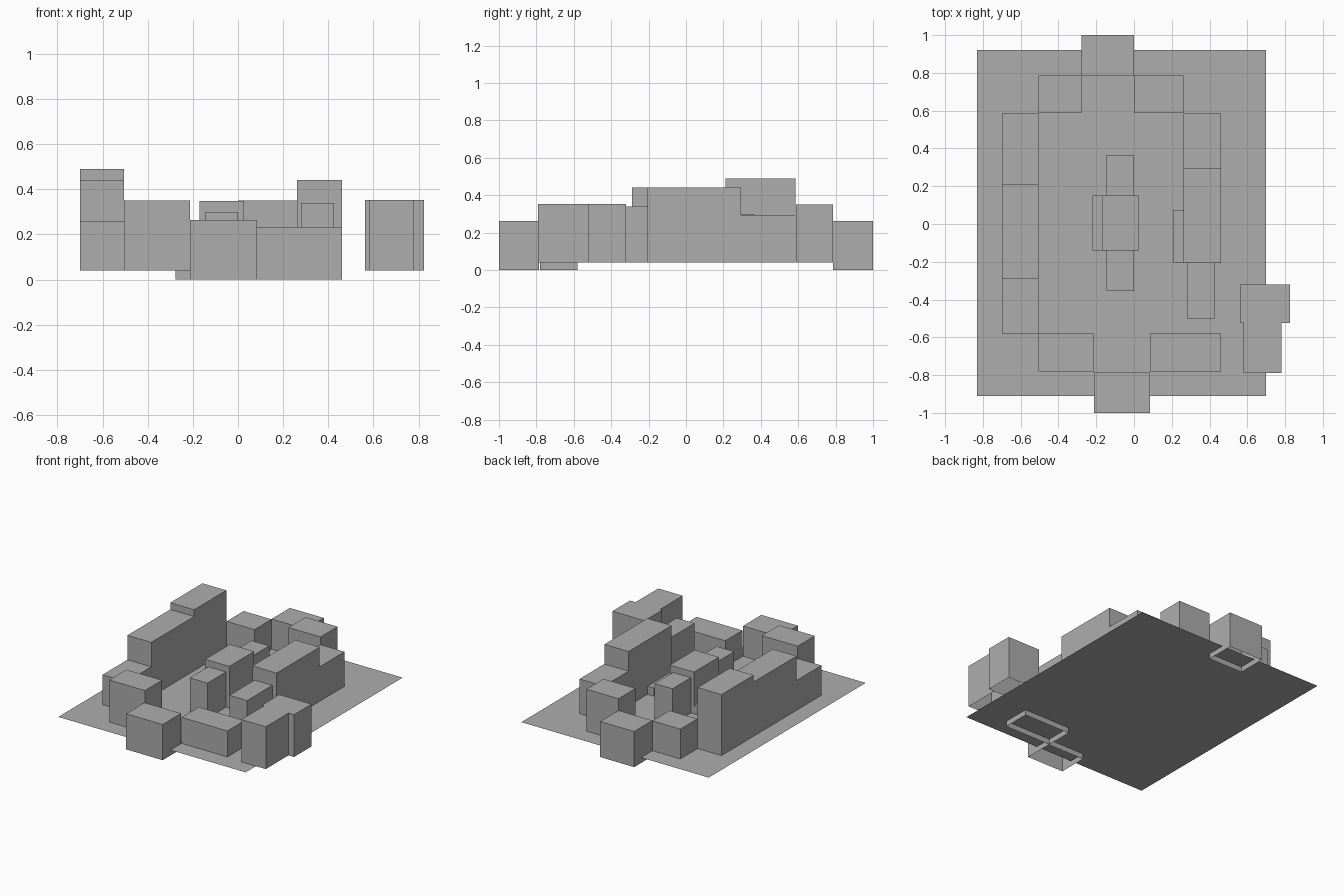
import bpy
import bmesh

cube = bpy.data.objects.get("Cube")
if cube:
    bpy.data.objects.remove(cube, do_unlink=True)

# One plain grey for the whole massing model
grey = bpy.data.materials.new("massing grey")
grey.use_nodes = True
colour = (0.42, 0.42, 0.42, 1)
grey.diffuse_color = colour
grey.node_tree.nodes["Principled BSDF"].inputs["Base Color"].default_value = colour

GROUND = 0.04


def add_mesh(name, bm):
    mesh = bpy.data.meshes.new(name)
    bm.to_mesh(mesh)
    bm.free()
    mesh.materials.append(grey)
    obj = bpy.data.objects.new(name, mesh)
    bpy.context.collection.objects.link(obj)
    return obj


def block(name, x, y, top, base=GROUND):
    """Open-bottomed box spanning the x and y ranges."""
    bm = bmesh.new()
    bmesh.ops.create_cube(bm, size=1)
    for v in bm.verts:
        v.co.x = x[v.co.x > 0]
        v.co.y = y[v.co.y > 0]
        v.co.z = top if v.co.z > 0 else base
    bm.normal_update()
    under = [f for f in bm.faces if f.normal.z < -0.9]
    bmesh.ops.delete(bm, geom=under, context='FACES_ONLY')
    return add_mesh(name, bm)


# Flat site plane
bm = bmesh.new()
bmesh.ops.create_grid(bm, x_segments=1, y_segments=1, size=1)
for v in bm.verts:
    v.co = (0.70 if v.co.x > 0 else -0.83, 0.92 if v.co.y > 0 else -0.91, GROUND)
add_mesh("site_ground", bm)

# West wing, stepping up towards the back
west = (-0.70, -0.505)
block("west_wing_low", west, (-0.58, -0.29), 0.26)
block("west_wing_middle", west, (-0.29, 0.21), 0.44)
block("west_wing_tall", west, (0.21, 0.585), 0.49)

# East wing
east = (0.262, 0.46)
block("east_wing_tall", east, (-0.207, 0.295), 0.44)
block("east_wing_low", east, (0.295, 0.585), 0.295)
block("east_wing_ledge", (0.21, 0.262), (-0.207, 0.075), 0.10)
block("east_wing_annex", (0.28, 0.425), (-0.50, -0.207), 0.34)

# Front row
front = (-0.78, -0.58)
block("front_west_block", (-0.505, -0.213), front, 0.35)
block("front_gate_block", (-0.213, 0.085), (-1.0, -0.785), 0.263, 0)
block("front_east_block", (0.085, 0.46), front, 0.232, 0)

# Back row
back = (0.588, 0.787)
block("back_west_block", (-0.505, -0.277), back, 0.26)
block("back_gate_block", (-0.277, 0.0), (0.787, 1.0), 0.263, 0)
block("back_east_block", (0.0, 0.262), back, 0.35)

# Courtyard hall with a lower wing at each end and a side ledge
block("courtyard_hall", (-0.17, 0.027), (-0.14, 0.15), 0.348)
block("courtyard_ledge", (-0.22, -0.17), (-0.14, 0.15), 0.10)
for name, y in (("front", (-0.355, -0.14)), ("back", (0.15, 0.365))):
    block("courtyard_%s_wing" % name, (-0.145, 0.0), y, 0.30)

# Detached pair at the edge of the site
block("detached_wide_block", (0.562, 0.825), (-0.525, -0.32), 0.352)
block("detached_narrow_block", (0.58, 0.78), (-0.79, -0.525), 0.352)
